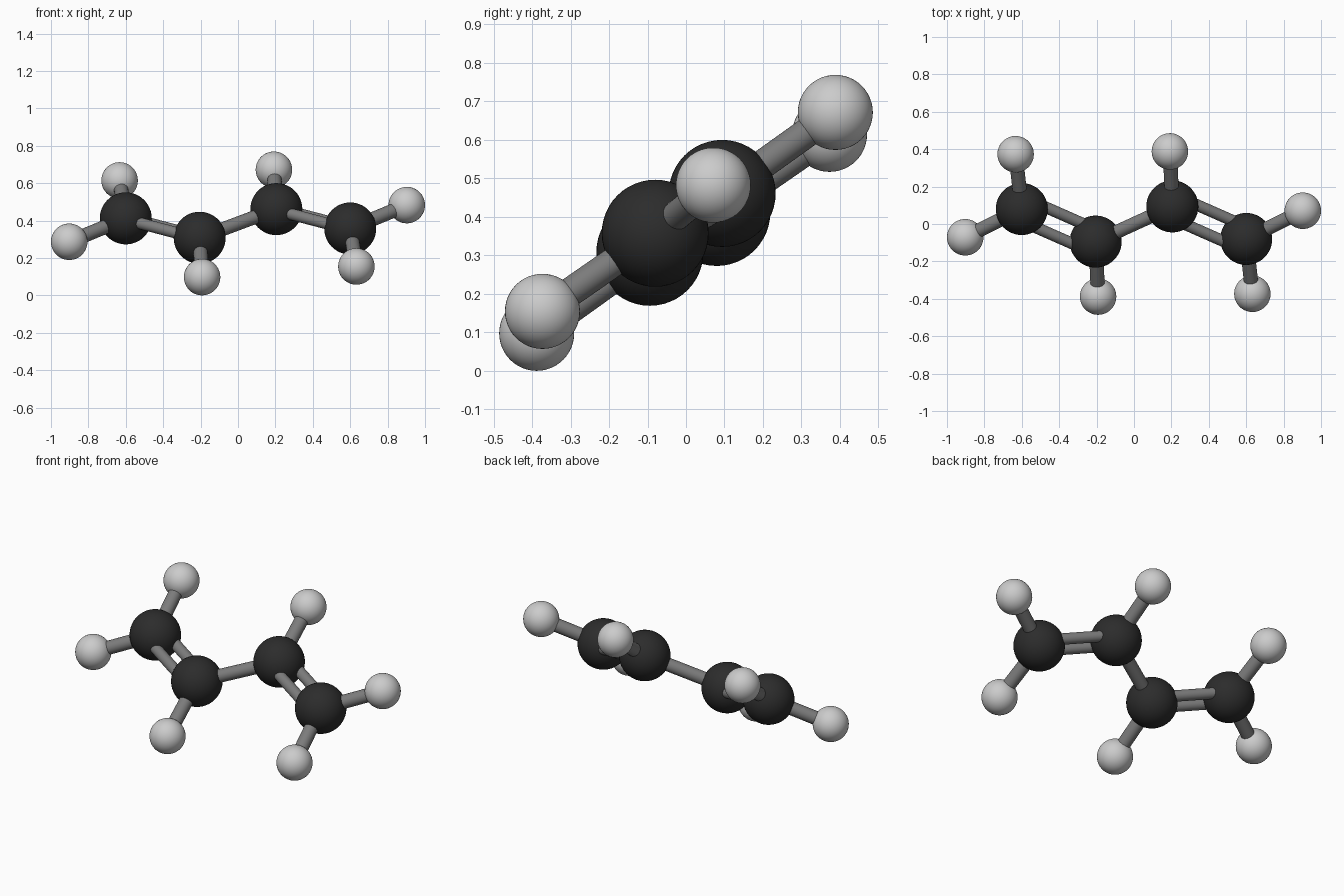
import bpy
from mathutils import Vector

if "Cube" in bpy.data.objects:
    bpy.data.objects.remove(bpy.data.objects["Cube"])

CENTRE = Vector((0, 0, 0.3845))


def material(name, v):
    m = bpy.data.materials.new(name)
    m.diffuse_color = (v, v, v, 1)
    m.use_nodes = True
    m.node_tree.nodes["Principled BSDF"].inputs["Base Color"].default_value = m.diffuse_color
    return m


DARK = material("dark_grey", 0.025)
MID = material("mid_grey", 0.2)
LIGHT = material("light_grey", 0.58)


def finish(name, mat):
    ob = bpy.context.object
    ob.name = name
    ob.data.materials.append(mat)
    bpy.ops.object.shade_smooth_by_angle()


def atom(name, pos, radius, mat):
    bpy.ops.mesh.primitive_uv_sphere_add(segments=48, ring_count=24, radius=radius, location=pos)
    finish(name, mat)


def stick(name, a, b, radius):
    d = b - a
    bpy.ops.mesh.primitive_cylinder_add(vertices=32, radius=radius, depth=d.length, location=(a + b) / 2)
    bpy.context.object.rotation_euler = d.to_track_quat('Z', 'Y').to_euler()
    finish(name, MID)


# half of the molecule relative to its centre; the other half is point-mirrored
END = Vector((-0.6, 0.08, 0.027))
INNER = Vector((-0.205, -0.094, -0.0765))
HYDROGENS = [
    ("outer", END, Vector((-0.9025, -0.071, -0.098))),
    ("upper", END, Vector((-0.633, 0.373, 0.230))),
    ("inner", INNER, Vector((-0.192, -0.388, -0.287))),
]

for side, s in (("left", 1), ("right", -1)):
    end, inner = CENTRE + END * s, CENTRE + INNER * s
    # carbon atoms
    atom(f"{side}_end_carbon", end, 0.139, DARK)
    atom(f"{side}_inner_carbon", inner, 0.139, DARK)
    # double bond, offset horizontally
    off = (inner - end).cross(Vector((0, 0, 1))).normalized() * 0.06
    for i, k in enumerate((1, -1)):
        stick(f"{side}_double_bond_{i + 1}", end + off * k, inner + off * k, 0.031)
    # hydrogen atoms and their bonds
    for label, carbon, h in HYDROGENS:
        a, b = CENTRE + carbon * s, CENTRE + h * s
        atom(f"{side}_{label}_hydrogen", b, 0.0975, LIGHT)
        stick(f"{side}_{label}_hydrogen_bond", a, b, 0.038)

# single bond joining the halves
stick("centre_bond", CENTRE + INNER, CENTRE - INNER, 0.037)
